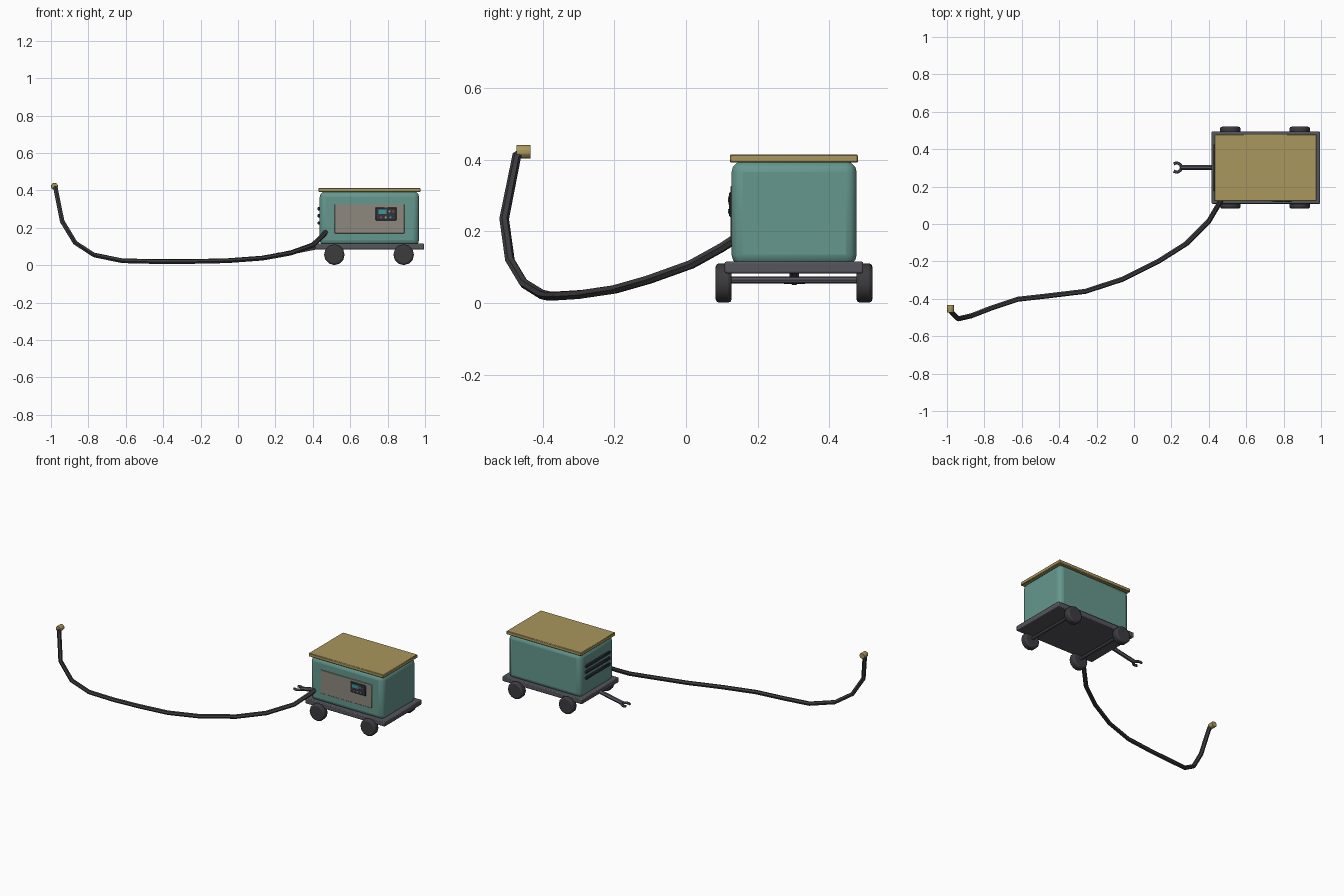
import bpy, math
from mathutils import Vector

if "Cube" in bpy.data.objects:
    bpy.data.objects.remove(bpy.data.objects["Cube"])

def material(name, rgb):
    m = bpy.data.materials.new(name)
    m.diffuse_color = (*rgb, 1)
    m.use_nodes = True
    m.node_tree.nodes["Principled BSDF"].inputs["Base Color"].default_value = m.diffuse_color
    return m

TEAL = material("teal_paint", (0.13, 0.31, 0.27))
OCHRE = material("ochre", (0.40, 0.31, 0.11))
METAL = material("dark_metal", (0.09, 0.09, 0.11))
RUBBER = material("rubber", (0.045, 0.045, 0.05))
PANEL = material("panel_grey", (0.27, 0.25, 0.21))
DARK = material("dark_console", (0.03, 0.035, 0.05))
SCREEN = material("screen", (0.05, 0.30, 0.30))
RED = material("red_button", (0.45, 0.05, 0.03))

def finish(o, name, mat, bevel=0, segments=2):
    o.name = name
    o.data.materials.append(mat)
    if bevel:
        b = o.modifiers.new("bevel", 'BEVEL')
        b.width, b.segments, b.limit_method = bevel, segments, 'ANGLE'
    bpy.ops.object.shade_smooth_by_angle(angle=math.radians(40))
    return o

# box given by its min and max corners
def box(name, lo, hi, mat, bevel=0, segments=2):
    lo, hi = Vector(lo), Vector(hi)
    bpy.ops.mesh.primitive_cube_add(size=1, location=(lo + hi) / 2)
    o = bpy.context.object
    o.scale = hi - lo
    bpy.ops.object.transform_apply(location=False, rotation=False, scale=True)
    return finish(o, name, mat, bevel, segments)

# cylinder whose axis runs along y
def cyl_y(name, loc, r, depth, mat, sides=12, bevel=0):
    bpy.ops.mesh.primitive_cylinder_add(vertices=sides, radius=r, depth=depth,
                                        location=loc, rotation=(math.pi / 2, 0, 0))
    return finish(bpy.context.object, name, mat, bevel)

# round tube through a list of points
def tube(name, pts, r, mat, res=1):
    c = bpy.data.curves.new(name, 'CURVE')
    c.dimensions, c.bevel_depth, c.bevel_resolution, c.use_fill_caps = '3D', r, res, True
    s = c.splines.new('POLY')
    s.points.add(len(pts) - 1)
    for p, q in zip(s.points, pts):
        p.co = (*q, 1)
    o = bpy.data.objects.new(name, c)
    bpy.context.collection.objects.link(o)
    bpy.ops.object.select_all(action='DESELECT')
    o.select_set(True)
    bpy.context.view_layer.objects.active = o
    bpy.ops.object.convert(target='MESH')
    return finish(bpy.context.object, name, mat)

# trolley and housing
box("chassis", (0.415, 0.108, 0.083), (0.995, 0.494, 0.116), METAL, 0.005)
box("housing", (0.437, 0.127, 0.105), (0.968, 0.476, 0.395), TEAL, 0.03, 3)
box("roof", (0.43, 0.122, 0.392), (0.975, 0.48, 0.414), OCHRE, 0.003, 1)

# wheels
for i, x in enumerate((0.515, 0.886)):
    for j, y in enumerate((0.105, 0.4975)):
        cyl_y(f"wheel_{i}_{j}", (x, y, 0.056), 0.055, 0.045, RUBBER, 12, 0.01)
    cyl_y(f"axle_{i}", (x, 0.301, 0.064), 0.01, 0.39, METAL, 8)

# front access panel with console
box("access_panel", (0.516, 0.124, 0.171), (0.89, 0.14, 0.326), PANEL, 0.002, 1)
box("console", (0.735, 0.12, 0.24), (0.847, 0.13, 0.31), DARK, 0.003, 1)
box("console_screen", (0.75, 0.1185, 0.275), (0.795, 0.125, 0.298), SCREEN)
for i, (x, z, m) in enumerate(((0.81, 0.288, OCHRE), (0.83, 0.288, RED),
                               (0.765, 0.256, RED), (0.79, 0.256, OCHRE), (0.815, 0.256, SCREEN))):
    cyl_y(f"console_button_{i}", (x, 0.12, z), 0.006, 0.005, m, 8)

# vent slats on the left side
for i, z in enumerate((0.303, 0.265, 0.226)):
    box(f"vent_slat_{i}", (0.426, 0.175, z - 0.009), (0.442, 0.427, z + 0.009), DARK, 0.003, 1)

# tow bar with open hook
tube("tow_bar", [(0.43, 0.302, 0.098), (0.25, 0.302, 0.062)], 0.013, METAL)
hook = []
for i in range(9):
    a = math.radians(-130 + i * 32.5)
    hook.append((0.228 + 0.025 * math.cos(a), 0.302 + 0.025 * math.sin(a), 0.06))
tube("tow_hook", hook, 0.008, METAL)

# hose and its coupling
tube("hose", [(0.47, 0.135, 0.178), (0.45, 0.10, 0.155), (0.40, 0.015, 0.108), (0.28, -0.105, 0.065),
              (0.13, -0.20, 0.038), (-0.06, -0.295, 0.024), (-0.26, -0.36, 0.02),
              (-0.45, -0.383, 0.02), (-0.62, -0.402, 0.024), (-0.77, -0.452, 0.055),
              (-0.87, -0.491, 0.12), (-0.94, -0.507, 0.235), (-0.975, -0.472, 0.41),
              (-0.98, -0.455, 0.42)], 0.0135, RUBBER)
cyl_y("hose_coupling", (-0.981, -0.453, 0.422), 0.019, 0.04, OCHRE, 10, 0.002)
